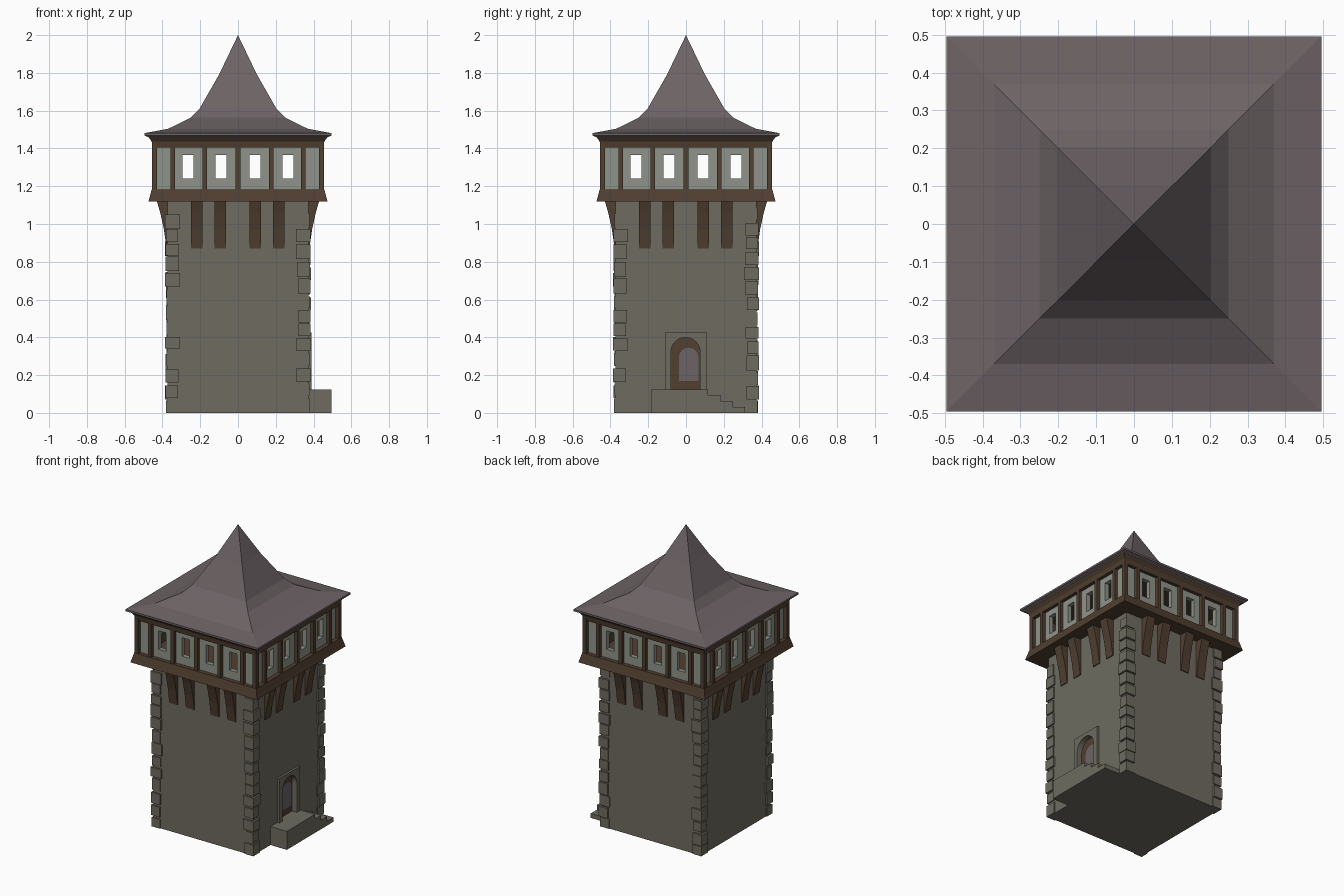
import bpy, bmesh, math, random
from mathutils import Matrix, Vector

random.seed(4)
default = bpy.data.objects.get("Cube")
if default:
    bpy.data.objects.remove(default)


def material(name, rgb):
    m = bpy.data.materials.new(name)
    m.use_nodes = True
    m.diffuse_color = (*rgb, 1)
    m.node_tree.nodes["Principled BSDF"].inputs["Base Color"].default_value = (*rgb, 1)
    return m


STONE = material("stone", (0.155, 0.148, 0.118))
WOOD = material("dark_wood", (0.082, 0.050, 0.030))
PLASTER = material("plaster", (0.28, 0.295, 0.255))
ROOF = material("roof_slate", (0.152, 0.124, 0.130))


def finish(name, bm, *mats):
    bmesh.ops.recalc_face_normals(bm, faces=bm.faces)
    mesh = bpy.data.meshes.new(name)
    bm.to_mesh(mesh)
    bm.free()
    for m in mats:
        mesh.materials.append(m)
    obj = bpy.data.objects.new(name, mesh)
    bpy.context.collection.objects.link(obj)
    return obj


def box(bm, lo, hi, turn=0):
    """Box between two corners, turned about z by quarter turns."""
    lo, hi = Vector(lo), Vector(hi)
    mat = (Matrix.Rotation(turn * math.pi / 2, 4, "Z")
           @ Matrix.Translation((lo + hi) / 2)
           @ Matrix.Diagonal((*(hi - lo), 1)))
    bmesh.ops.create_cube(bm, size=1, matrix=mat)


def prism(bm, points, offset):
    """Extrude a closed outline along a vector."""
    face = bm.faces.new([bm.verts.new(p) for p in points])
    out = bmesh.ops.extrude_face_region(bm, geom=[face], use_keep_orig=True)
    verts = [v for v in out["geom"] if isinstance(v, bmesh.types.BMVert)]
    bmesh.ops.translate(bm, vec=offset, verts=verts)


def square_loft(name, profile, mat):
    """Stack of square sections given as (half width, height)."""
    bm = bmesh.new()
    rings = [[bm.verts.new((sx * r, sy * r, z))
              for sx, sy in ((-1, -1), (1, -1), (1, 1), (-1, 1))] for r, z in profile]
    for a, b in zip(rings, rings[1:]):
        for i in range(4):
            j = (i + 1) % 4
            bm.faces.new((a[i], a[j], b[j], b[i]))
    bm.faces.new(rings[0])
    bm.faces.new(rings[-1])
    bmesh.ops.remove_doubles(bm, verts=bm.verts, dist=0.0001)
    return finish(name, bm, mat)


def arch(x, y0, y1, z0, top, steps=12):
    """Round-headed outline facing +x."""
    mid, r = (y0 + y1) / 2, (y1 - y0) / 2
    pts = [(x, y0, z0), (x, y1, z0)]
    for i in range(steps + 1):
        a = math.pi * i / steps
        pts.append((x, mid + r * math.cos(a), top - r + r * math.sin(a)))
    return pts


# Stone shaft
body = square_loft("tower_body", [(0.373, 0), (0.373, 1.13)], STONE)

# Corner stones, one uneven stack per corner
bm = bmesh.new()
for corner in range(4):
    z = 0.0
    while z < 1.06:
        h = random.uniform(0.06, 0.08)
        out = random.uniform(0.378, 0.387)
        wx, wy = random.uniform(0.305, 0.32), random.uniform(0.305, 0.325)
        box(bm, (wx, wy, z), (out, out, min(z + h, 1.12)), corner)
        z += h + random.uniform(0.005, 0.018)
finish("corner_stones", bm, STONE)

# Door surround
bm = bmesh.new()
box(bm, (0.36, -0.11, 0.1), (0.388, 0.11, 0.425))
surround = finish("door_surround", bm, STONE)

# Arched recess cut through surround and wall
bm = bmesh.new()
prism(bm, arch(0.335, -0.08, 0.075, 0.125, 0.4), (0.1, 0, 0))
cutter = finish("door_cutter", bm, STONE)
cutter.hide_render = True
for obj in (body, surround):
    mod = obj.modifiers.new("door_cut", "BOOLEAN")
    mod.operation = "DIFFERENCE"
    mod.solver = "EXACT"
    mod.object = cutter
    bpy.context.view_layer.objects.active = obj
    bpy.ops.object.modifier_apply(modifier=mod.name)
bpy.data.objects.remove(cutter)

# Door and its inner panel
bm = bmesh.new()
prism(bm, arch(0.33, -0.08, 0.075, 0.12, 0.4), (0.022, 0, 0))
finish("door", bm, WOOD)
bm = bmesh.new()
prism(bm, arch(0.35, -0.037, 0.065, 0.17, 0.345), (0.006, 0, 0))
finish("door_panel", bm, ROOF)

# Landing and steps
bm = bmesh.new()
box(bm, (0.36, -0.185, 0), (0.495, 0.117, 0.125))
for i in range(3):
    y = 0.117 + i * 0.065
    box(bm, (0.36, y, 0), (0.495, y + 0.065, 0.094 - i * 0.032))
finish("entrance_steps", bm, STONE)

# Brackets under the gallery
bm = bmesh.new()
side = [(-0.36, 0.87), (-0.378, 0.87), (-0.392, 0.97), (-0.412, 1.06), (-0.432, 1.13), (-0.36, 1.13)]
for turn in range(4):
    before = set(bm.verts)
    for x in (-0.25, -0.125, 0.06, 0.185):
        prism(bm, [(x, y, z) for y, z in side], (0.062, 0, 0))
    new = [v for v in bm.verts if v not in before]
    bmesh.ops.rotate(bm, verts=new, cent=(0, 0, 0),
                     matrix=Matrix.Rotation(turn * math.pi / 2, 3, "Z"))
finish("brackets", bm, WOOD)

# Gallery beams
square_loft("gallery_floor_beam", [(0.474, 1.12), (0.468, 1.14), (0.457, 1.183)], WOOD)
square_loft("gallery_top_beam", [(0.452, 1.405), (0.457, 1.437), (0.478, 1.465)], WOOD)

# Gallery walls with open windows
bm = bmesh.new()
windows = (-0.265, -0.09, 0.09, 0.265)
edges = [-0.43] + [w + d for w in windows for d in (-0.029, 0.029)] + [0.43]
for turn in range(4):
    box(bm, (-0.43, -0.43, 1.18), (0.43, -0.4, 1.24), turn)
    box(bm, (-0.43, -0.43, 1.365), (0.43, -0.4, 1.41), turn)
    for a, b in zip(edges[::2], edges[1::2]):
        box(bm, (a, -0.43, 1.24), (b, -0.4, 1.365), turn)
walls = finish("gallery_walls", bm, PLASTER, WOOD)
for p in walls.data.polygons:
    c, n = p.center, p.normal
    inward = c.x * n.x + c.y * n.y < -0.35
    if inward and max(abs(c.x), abs(c.y)) < 0.41:
        p.material_index = 1

# Gallery posts
bm = bmesh.new()
for turn in range(4):
    for x in (-0.345, -0.175, 0, 0.175, 0.345):
        box(bm, (x - 0.012, -0.452, 1.17), (x + 0.012, -0.425, 1.42), turn)
    box(bm, (-0.455, -0.455, 1.17), (-0.428, -0.428, 1.42), turn)
finish("gallery_posts", bm, WOOD)

# Flared roof
square_loft("roof", [(0.475, 1.46), (0.495, 1.468), (0.495, 1.481), (0.37, 1.504), (0.25, 1.563),
                     (0.204, 1.61), (0.1, 1.792), (0.0, 2.0)][:-1] + [(0.00001, 2.0)], ROOF)
